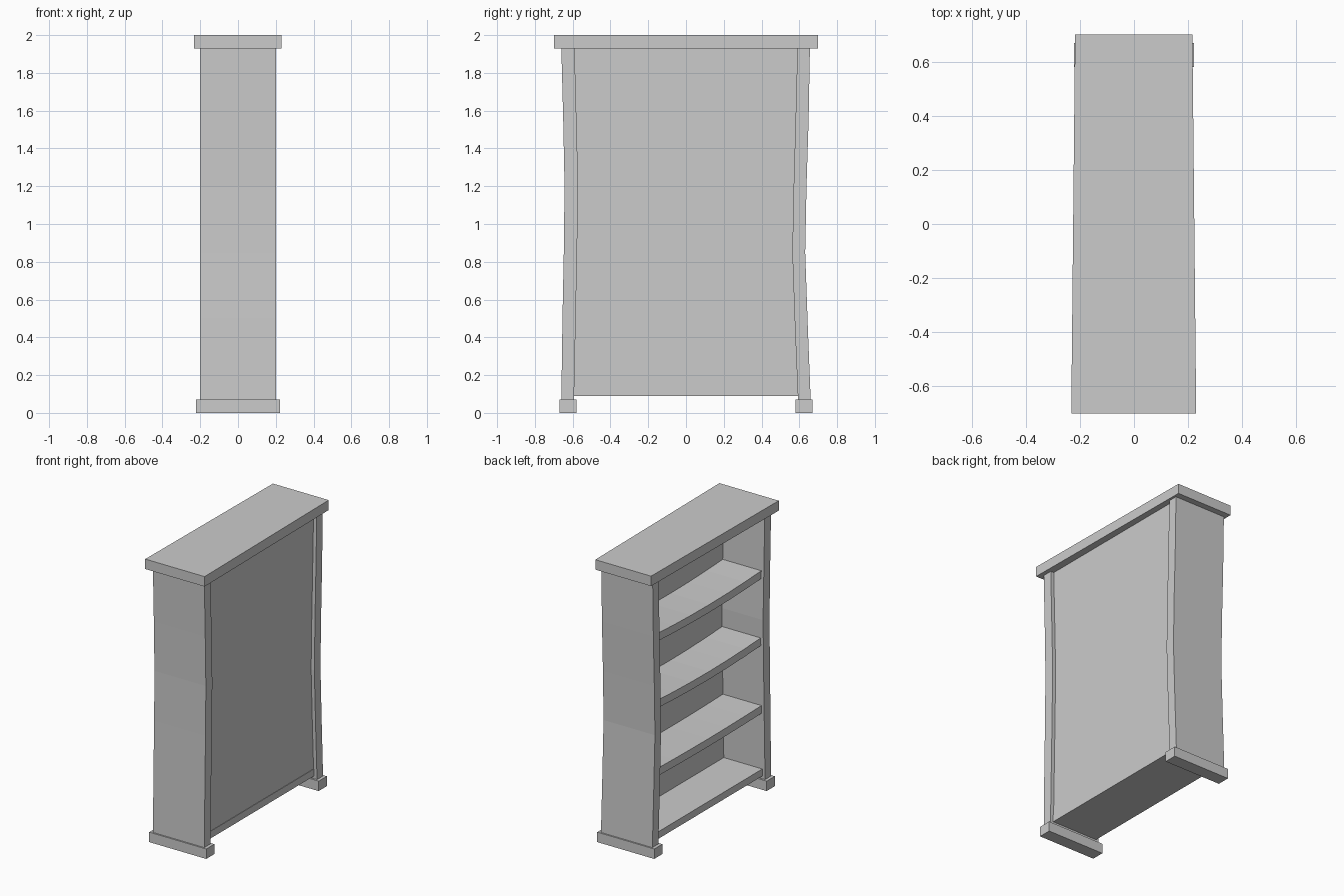
import bpy
import bmesh

cube = bpy.data.objects.get("Cube")
if cube:
    bpy.data.objects.remove(cube, do_unlink=True)

GREY = (0.6, 0.6, 0.6, 1.0)
mat = bpy.data.materials.new("plain grey")
mat.use_nodes = True
mat.diffuse_color = GREY
mat.node_tree.nodes["Principled BSDF"].inputs["Base Color"].default_value = GREY


def loft(name, sections):
    """Skin a row of four-cornered sections and cap both ends."""
    bm = bmesh.new()
    rings = [[bm.verts.new(p) for p in s] for s in sections]
    for a, b in zip(rings, rings[1:]):
        for i in range(4):
            j = (i + 1) % 4
            bm.faces.new((a[i], a[j], b[j], b[i]))
    bm.faces.new(rings[0])
    bm.faces.new(rings[-1])
    bmesh.ops.recalc_face_normals(bm, faces=bm.faces)
    mesh = bpy.data.meshes.new(name)
    bm.to_mesh(mesh)
    bm.free()
    mesh.materials.append(mat)
    obj = bpy.data.objects.new(name, mesh)
    bpy.context.collection.objects.link(obj)
    return obj


def across(z, y0, y1, x0, x1):
    """Horizontal rectangle at height z."""
    return [(x0, y0, z), (x1, y0, z), (x1, y1, z), (x0, y1, z)]


def upright(y, x0, x1, z0, z1):
    """Vertical rectangle at depth y."""
    return [(x0, y, z0), (x1, y, z0), (x1, y, z1), (x0, y, z1)]


def box(name, x0, x1, y0, y1, z0, z1):
    return loft(name, [across(z0, y0, y1, x0, x1), across(z1, y0, y1, x0, x1)])


# Bowed side walls: height, inner and outer distance from the middle
WALLS = {
    "front_wall": (-1, [(0.07, 0.593, 0.66), (0.5, 0.584, 0.654), (0.85, 0.577, 0.647),
                        (1.2, 0.571, 0.643), (1.55, 0.58, 0.65), (1.93, 0.59, 0.66)]),
    "back_wall": (1, [(0.07, 0.593, 0.66), (0.45, 0.577, 0.645), (0.85, 0.563, 0.631),
                      (1.2, 0.57, 0.638), (1.55, 0.58, 0.649), (1.93, 0.59, 0.656)]),
}
for name, (side, rows) in WALLS.items():
    loft(name, [across(z, side * a, side * b, -0.2, 0.2) for z, a, b in rows])

# Feet under the walls
for name, side in (("front_foot", -1), ("back_foot", 1)):
    y0, y1 = sorted((side * 0.58, side * 0.67))
    box(name, -0.222, 0.222, y0, y1, 0.0, 0.07)

# Top board, tapering towards the back
loft("top_board", [upright(-0.7, -0.232, 0.23, 1.93, 2.0),
                   upright(0.7, -0.218, 0.216, 1.93, 2.0)])

# Closed rear panel and straight bottom board
box("rear_panel", 0.12, 0.175, -0.6, 0.6, 0.14, 1.93)
box("bottom_board", -0.18, 0.178, -0.595, 0.595, 0.09, 0.14)

# Sagging shelves: top height and sag
STEPS = 6
for n, (top, sag) in enumerate([(0.59, 0.008), (1.07, 0.018), (1.54, 0.018)], 1):
    rows = []
    for i in range(STEPS + 1):
        t = 2 * i / STEPS - 1
        z = top - sag * (1 - t * t)
        rows.append(upright(0.595 * t, -0.18, 0.13, z - 0.055, z))
    loft(f"shelf_{n}", rows)
